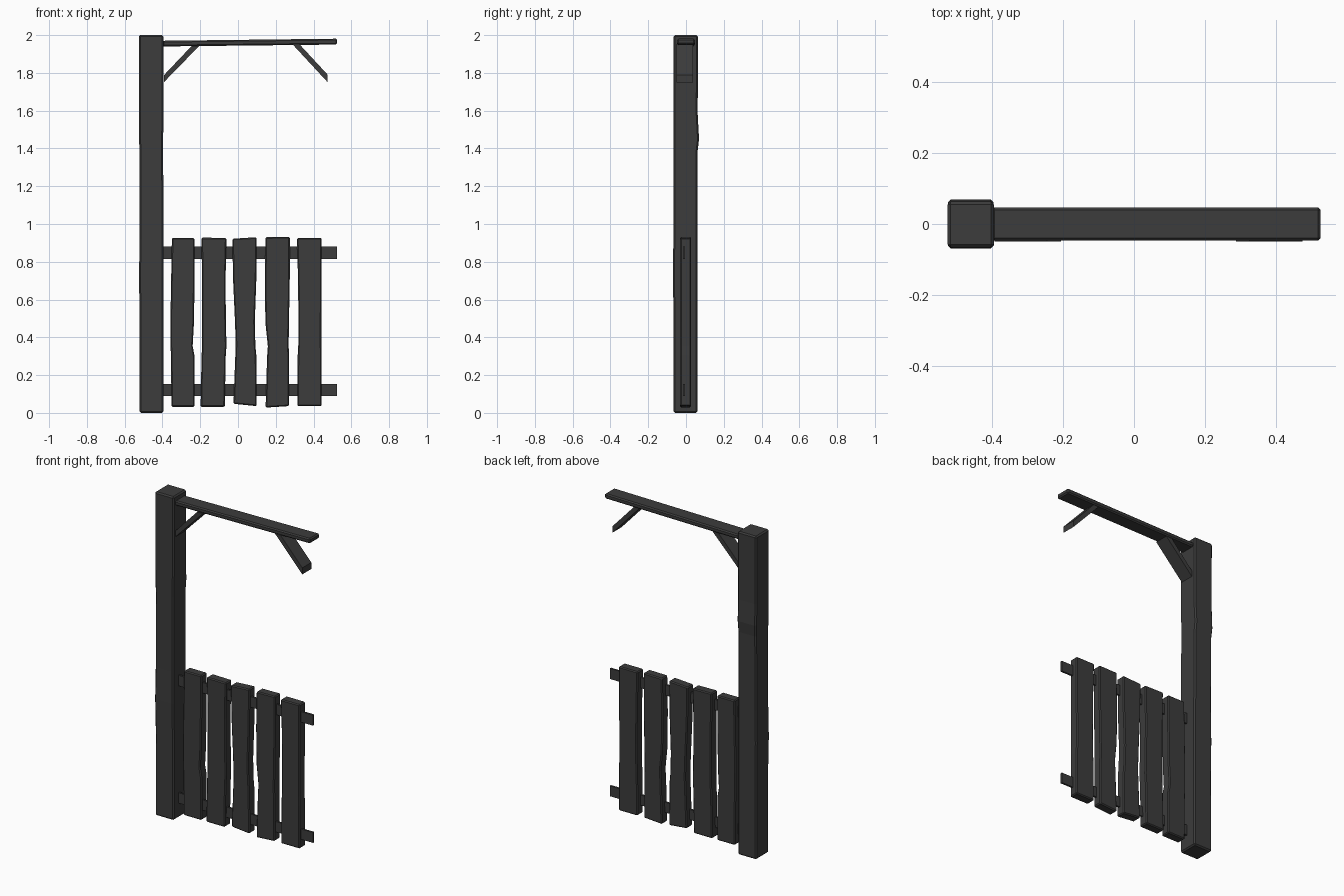
import bpy, bmesh

mat = bpy.data.materials.new("dark_wood")
mat.diffuse_color = (0.045, 0.045, 0.045, 1)


def finish(name, bm, bevel):
    bmesh.ops.recalc_face_normals(bm, faces=bm.faces)
    me = bpy.data.meshes.new(name)
    bm.to_mesh(me)
    bm.free()
    me.materials.append(mat)
    ob = bpy.data.objects.new(name, me)
    bpy.context.collection.objects.link(ob)
    if bevel:
        mod = ob.modifiers.new("worn_edges", "BEVEL")
        mod.width = bevel
        mod.segments = 1
        mod.limit_method = "ANGLE"
        mod.angle_limit = 0.8
    return ob


def loft(name, rings, bevel=0.0):
    """Skin a stack of four-cornered rings and cap both ends."""
    bm = bmesh.new()
    loops = [[bm.verts.new(p) for p in r] for r in rings]
    for a, b in zip(loops, loops[1:]):
        for i in range(4):
            j = (i + 1) % 4
            bm.faces.new((a[i], a[j], b[j], b[i]))
    bm.faces.new(loops[0])
    bm.faces.new(loops[-1])
    return finish(name, bm, bevel)


def upright(name, sections, bevel):
    """Sections are (z_left, z_right, x0, x1, y0, y1)."""
    rings = [[(x0, y0, zl), (x1, y0, zr), (x1, y1, zr), (x0, y1, zl)]
             for zl, zr, x0, x1, y0, y1 in sections]
    return loft(name, rings, bevel)


def extrude_profile(name, pts, y0, y1, bevel=0.0):
    """Extrude a four-point xz outline along y."""
    return loft(name, [[(x, y, z) for x, z in pts] for y in (y0, y1)], bevel)


# Hinge post, slightly uneven along its height
upright("post", [
    (0, 0, -0.522, -0.395, -0.066, 0.06),
    (0.5, 0.5, -0.521, -0.395, -0.066, 0.06),
    (0.72, 0.72, -0.524, -0.395, -0.069, 0.06),
    (0.92, 0.92, -0.521, -0.395, -0.067, 0.06),
    (1.38, 1.38, -0.521, -0.396, -0.066, 0.061),
    (1.45, 1.45, -0.524, -0.396, -0.066, 0.069),
    (1.58, 1.58, -0.525, -0.395, -0.066, 0.062),
    (2, 2, -0.525, -0.395, -0.066, 0.063)], 0.008)

# Top beam
extrude_profile("top_beam", [(-0.4, 1.94), (0.525, 1.95), (0.525, 1.981), (-0.4, 1.97)],
                -0.047, 0.047, 0.007)

# Diagonal braces
extrude_profile("left_brace", [(-0.393, 1.75), (-0.205, 1.943), (-0.245, 1.943), (-0.393, 1.787)],
                -0.05, 0.038)
extrude_profile("right_brace", [(0.475, 1.75), (0.475, 1.79), (0.325, 1.952), (0.288, 1.952)],
                -0.05, 0.038)

# Thin gate rails
for name, z0, z1 in (("lower_rail", 0.09, 0.154), ("upper_rail", 0.815, 0.88)):
    extrude_profile(name, [(-0.4, z0), (0.525, z0), (0.525, z1), (-0.4, z1)], -0.017, -0.005)

# Gate planks: bottom left/right, top left/right, then left and right edges going up
heights = (0.0, 0.3, 0.36, 0.5, 0.75, 1.0)
planks = [
    (0.032, 0.032, 0.926, 0.926, (-.352, -.355, -.357, -.358, -.354, -.350), (-.230, -.230, -.240, -.233, -.230, -.230)),
    (0.032, 0.032, 0.928, 0.926, (-.198, -.193, -.190, -.190, -.190, -.194), (-.070, -.065, -.061, -.064, -.066, -.061)),
    (0.048, 0.036, 0.922, 0.930, (-.024, -.014, -.012, -.016, -.026, -.030), (.099, .097, .092, .089, .097, .099)),
    (0.028, 0.036, 0.930, 0.932, (.146, .154, .158, .145, .142, .146), (.270, .270, .268, .270, .274, .274)),
    (0.036, 0.036, 0.926, 0.926, (.314, .316, .319, .320, .318, .312), (.443, .443, .441, .441, .443, .443)),
]
for n, (bl, br, tl, tr, left, right) in enumerate(planks, 1):
    upright(f"plank_{n}", [
        (bl + (tl - bl) * h, br + (tr - br) * h, x0, x1, -0.031, 0.027)
        for h, x0, x1 in zip(heights, left, right)], 0.006)
